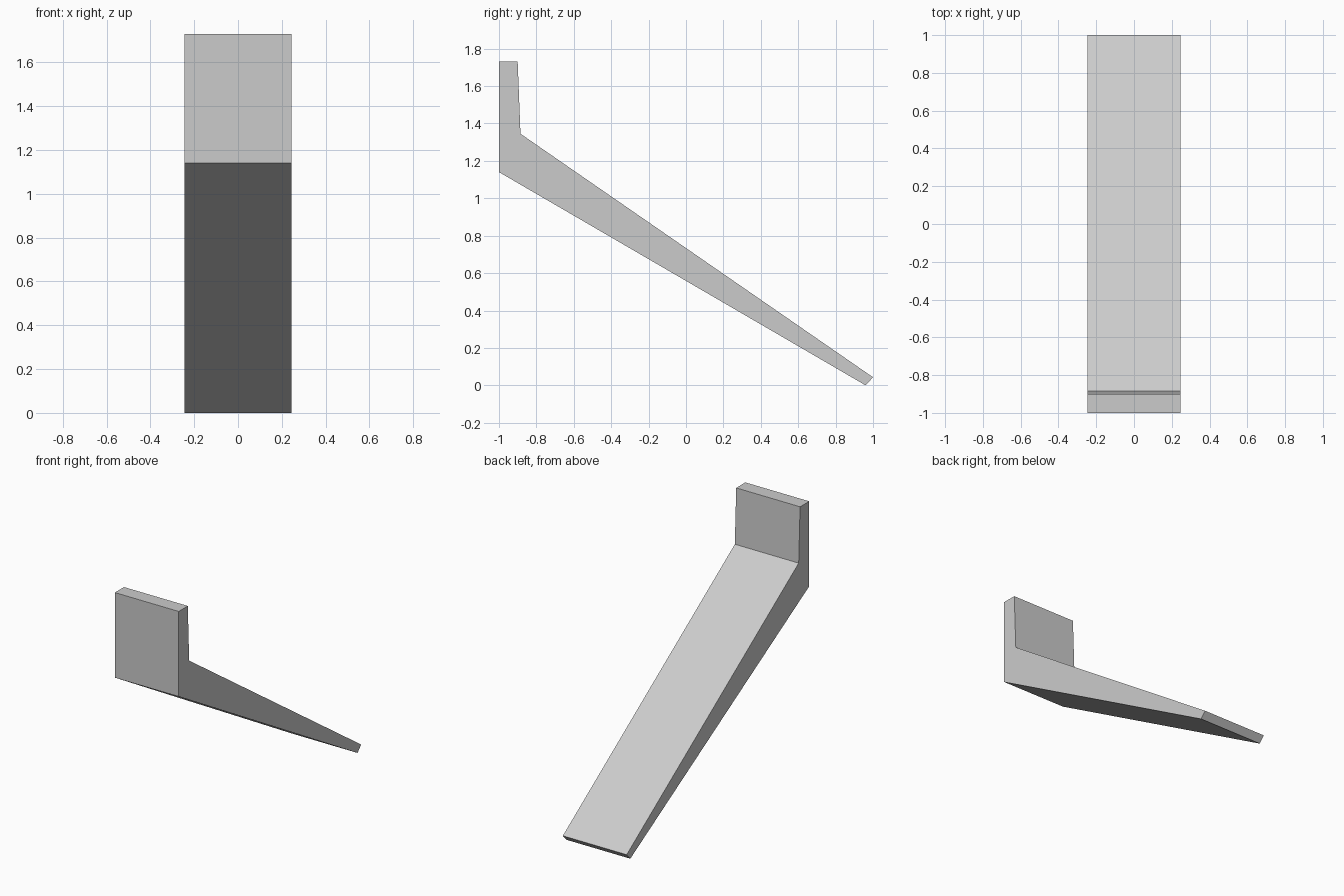
import bpy
import bmesh

cube = bpy.data.objects.get("Cube")
if cube:
    bpy.data.objects.remove(cube, do_unlink=True)

HALF_WIDTH = 0.245

# Side outline (y, z): upright lip at the front, tapering ramp to the back
PROFILE = [(-1, 1.14), (-1, 1.73), (-0.9, 1.73),
           (-0.885, 1.345), (1, 0.043), (0.96, 0)]

# Plain grey material
grey = bpy.data.materials.new("light_grey")
grey.use_nodes = True
colour = (0.6, 0.6, 0.6, 1)
grey.diffuse_color = colour
grey.node_tree.nodes["Principled BSDF"].inputs["Base Color"].default_value = colour

# Extrude the outline across the width
bm = bmesh.new()
outline = bm.faces.new([bm.verts.new((-HALF_WIDTH, y, z)) for y, z in PROFILE])
result = bmesh.ops.extrude_face_region(bm, geom=[outline], use_keep_orig=True)
moved = [v for v in result["geom"] if isinstance(v, bmesh.types.BMVert)]
bmesh.ops.translate(bm, verts=moved, vec=(2 * HALF_WIDTH, 0, 0))
bmesh.ops.recalc_face_normals(bm, faces=bm.faces)

mesh = bpy.data.meshes.new("ramp_with_lip")
bm.to_mesh(mesh)
bm.free()
mesh.materials.append(grey)
ramp = bpy.data.objects.new("ramp_with_lip", mesh)
bpy.context.collection.objects.link(ramp)
